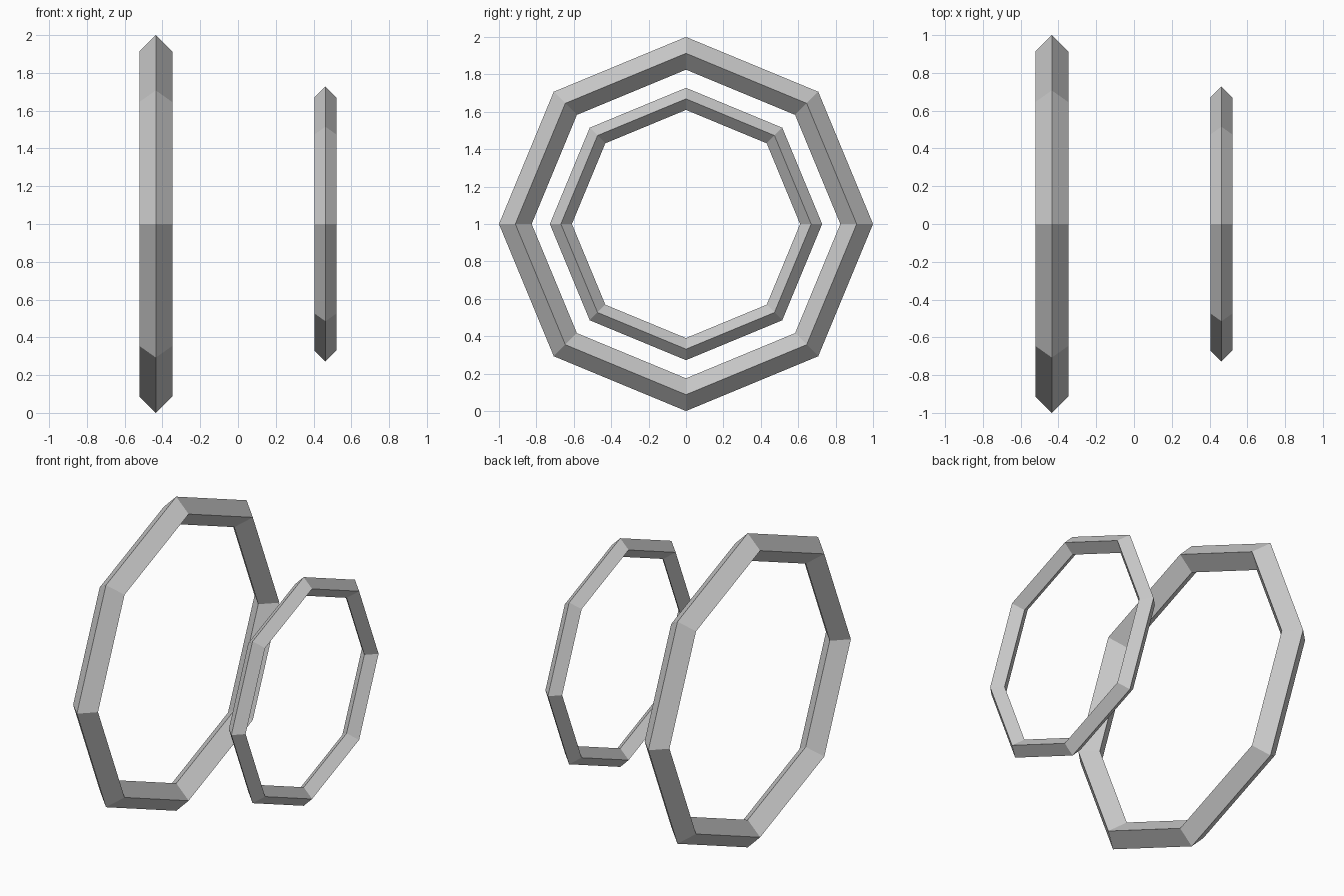
import bpy
from math import radians

if "Cube" in bpy.data.objects:
    bpy.data.objects.remove(bpy.data.objects["Cube"])


def ring(name, x, major, minor):
    # octagonal ring with a diamond cross-section, axis along x
    bpy.ops.mesh.primitive_torus_add(
        major_segments=8, minor_segments=4,
        major_radius=major, minor_radius=minor,
        location=(x, 0, 1), rotation=(0, radians(90), 0))
    obj = bpy.context.object
    obj.name = name
    bpy.ops.object.shade_flat()


# large ring on the left, small ring on the right
ring("large_ring", -0.435, 0.9125, 0.0875)
ring("small_ring", 0.463, 0.669, 0.059)
